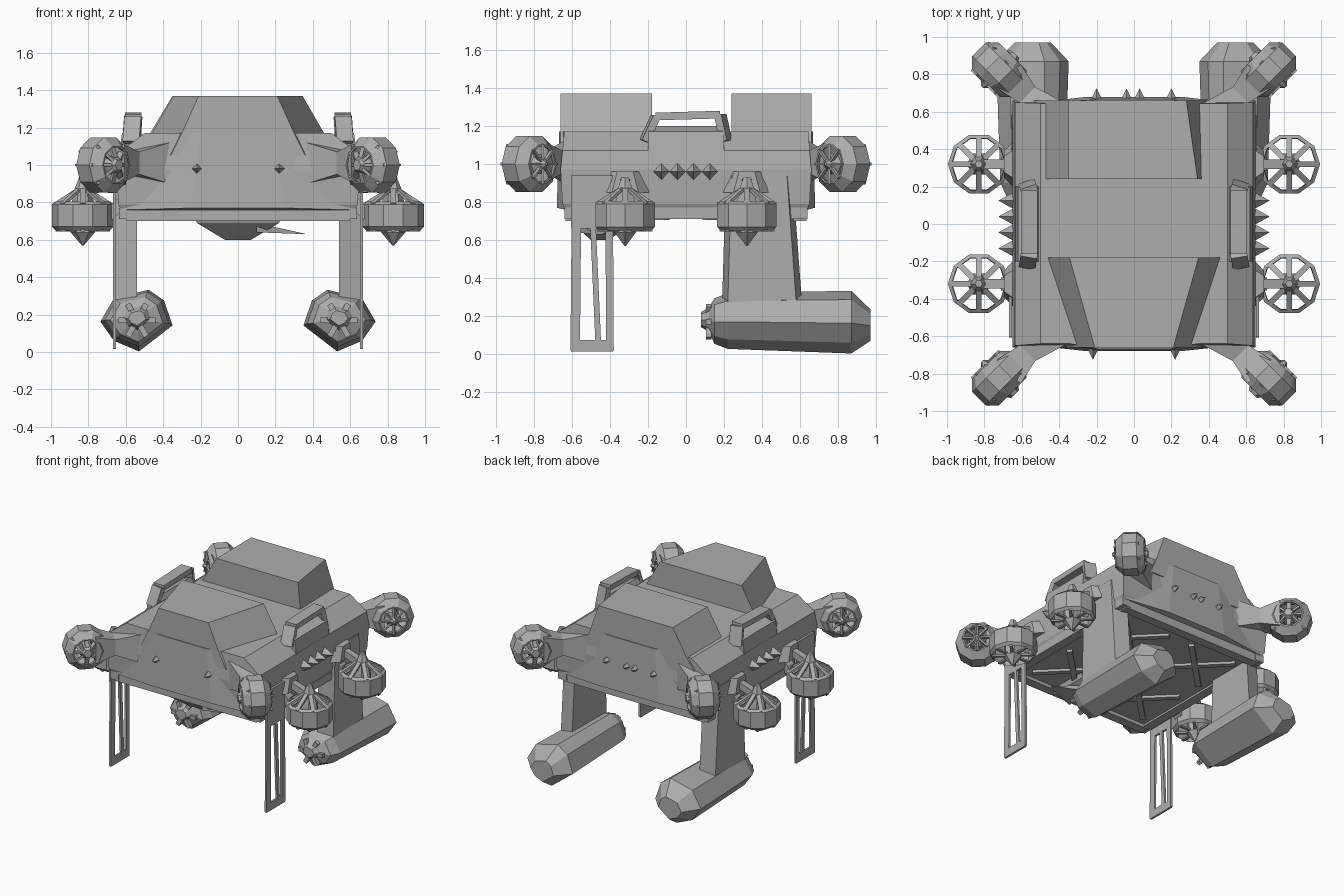
import bpy, bmesh
from math import pi, cos, sin
from mathutils import Vector, Matrix

cube = bpy.data.objects.get("Cube")
if cube:
    bpy.data.objects.remove(cube)

GREY = (0.42, 0.42, 0.42, 1)
mat = bpy.data.materials.new("matte grey")
mat.use_nodes = True
mat.diffuse_color = GREY
mat.node_tree.nodes["Principled BSDF"].inputs["Base Color"].default_value = GREY


def finish(name, bm):
    bmesh.ops.recalc_face_normals(bm, faces=bm.faces)
    mesh = bpy.data.meshes.new(name)
    bm.to_mesh(mesh)
    bm.free()
    mesh.materials.append(mat)
    obj = bpy.data.objects.new(name, mesh)
    bpy.context.collection.objects.link(obj)
    return obj


def add_loft(bm, rings, closed=False):
    """Skin equal-length rings; cap the ends, or join last to first."""
    loops = [[bm.verts.new(p) for p in ring] for ring in rings]
    pairs = list(zip(loops, loops[1:])) + ([(loops[-1], loops[0])] if closed else [])
    for a, b in pairs:
        for i in range(len(a)):
            j = (i + 1) % len(a)
            bm.faces.new((a[i], a[j], b[j], b[i]))
    if not closed:
        bm.faces.new(loops[0][::-1])
        bm.faces.new(loops[-1])


def circle(r, z, n=8, m=Matrix()):
    return [m @ Vector((r * cos(2 * pi * i / n), r * sin(2 * pi * i / n), z)) for i in range(n)]


def add_bar(bm, a, b, w, h):
    """Rectangular bar between two points."""
    a, b = Vector(a), Vector(b)
    d = (b - a).normalized()
    side = d.cross(Vector((0, 0, 1)))
    side = Vector((1, 0, 0)) if side.length < 0.01 else side.normalized()
    up = side.cross(d)
    corners = [side * w / 2 * s + up * h / 2 * t for s, t in ((-1, -1), (1, -1), (1, 1), (-1, 1))]
    add_loft(bm, [[a + c for c in corners], [b + c for c in corners]])


def box_ring(x, y0, y1, z):
    return [(-x, y0, z), (x, y0, z), (x, y1, z), (-x, y1, z)]


SIDES = (("left", 1), ("right", -1))
ENDS = (("front", -1), ("rear", 1))

# Hull: chamfered slab with sloping shoulders
bm = bmesh.new()
add_loft(bm, [box_ring(0.61, -0.62, 0.62, 0.725), box_ring(0.64, -0.65, 0.65, 0.79),
              box_ring(0.65, -0.66, 0.66, 0.97), box_ring(0.635, -0.65, 0.65, 1.07),
              box_ring(0.5, -0.64, 0.645, 1.17)])
finish("hull", bm)

# Raised housings, narrowing toward the ends of the deck
bm = bmesh.new()
add_loft(bm, [[(-w1, -0.18, z), (-w0, -0.66, z), (w0, -0.66, z), (w1, -0.18, z)]
              for w0, w1, z in ((0.36, 0.54, 1.05), (0.3, 0.46, 1.17), (0.21, 0.345, 1.37))])
finish("front_housing", bm)
bm = bmesh.new()
add_loft(bm, [[(-a, 0.24, z), (b, 0.24, z), (c, 0.66, z), (-a, 0.66, z)]
              for a, b, c, z in ((0.56, 0.4, 0.4, 1.05), (0.47, 0.36, 0.35, 1.17), (0.35, 0.34, 0.28, 1.37))])
finish("rear_housing", bm)

# Wedge panels on the end faces, with small spikes
for end, e, spikes in (("front", -1, (-0.22, 0.22)), ("rear", 1, (-0.2, -0.04, 0.03, 0.2))):
    bm = bmesh.new()
    add_loft(bm, [[(-0.34, e * 0.64, 1.17), (0.34, e * 0.64, 1.17), (0.62, e * 0.64, 0.76), (-0.62, e * 0.64, 0.76)],
                  [(-0.2, e * 0.667, 1.17), (0.2, e * 0.667, 1.17), (0.25, e * 0.68, 0.77), (-0.25, e * 0.68, 0.77)]])
    for x in spikes:
        bmesh.ops.create_cone(bm, cap_ends=True, segments=4, radius1=0.04, radius2=0, depth=0.08,
                              matrix=Matrix.Translation((x, e * 0.685, 0.98)) @ Matrix.Rotation(-e * pi / 2, 4, 'X'))
    finish(end + "_panel", bm)

# Bottom frame with cross braces
bm = bmesh.new()
for s in (-1, 1):
    add_bar(bm, (s * 0.6, -0.64, 0.74), (s * 0.6, 0.64, 0.74), 0.07, 0.06)
    add_bar(bm, (-0.6, s * 0.6, 0.73), (0.6, s * 0.6, 0.73), 0.07, 0.06)
for cx in (-0.3, 0.3):
    for cy in (-0.3, 0.3):
        for t in (-1, 1):
            add_bar(bm, (cx - 0.2, cy - t * 0.2, 0.72), (cx + 0.2, cy + t * 0.2, 0.72), 0.04, 0.03)
finish("bottom_frame", bm)

# Shallow sensor keel below the front
bm = bmesh.new()
add_loft(bm, [box_ring(0.24, -0.62, -0.28, 0.74), box_ring(0.22, -0.6, -0.3, 0.69),
              box_ring(0.07, -0.5, -0.4, 0.6)])
add_loft(bm, [[(0.1, -0.58, z), (0.37, -0.47, 0.63), (0.37, -0.44, 0.63), (0.1, -0.34, z)] for z in (0.64, 0.69)])
finish("sensor_keel", bm)


def thruster(name, m, profile, cone_z, hub):
    """Hollow duct with eight spokes and a pointed hub, along local z."""
    bm = bmesh.new()
    add_loft(bm, [circle(r, z, 10, m) for r, z in profile], closed=True)
    add_loft(bm, [circle(r, z, 6, m) for r, z in hub])
    for i in range(8):
        c, s = cos(i * pi / 4), sin(i * pi / 4)
        r0, z0 = profile[0]
        r1, z1 = profile[2]
        add_bar(bm, m @ Vector((0, 0, z0)), m @ Vector((r0 * c, r0 * s, z0)), 0.022, 0.012)
        add_bar(bm, m @ Vector((0.03 * c, 0.03 * s, cone_z)), m @ Vector((0.92 * r1 * c, 0.92 * r1 * s, z1)), 0.03, 0.015)
    return finish(name, bm)


DUCT = [(0.145, -0.08), (0.165, -0.06), (0.165, 0.06), (0.145, 0.075), (0.142, 0)]
BALL = [(0.105, -0.1), (0.155, -0.05), (0.155, 0.05), (0.105, 0.1), (0.095, 0.1), (0.135, 0.0), (0.095, -0.1)]
VERTICAL_HUB = [(0.005, -0.16), (0.065, -0.09), (0.065, 0.04), (0.045, 0.14), (0.02, 0.2)]
CORNER_HUB = [(0.01, -0.13), (0.06, -0.07), (0.06, 0.07), (0.03, 0.12)]

for side, s in SIDES:
    for end, e in ENDS:
        tag = end + "_" + side
        # Vertical thruster outside the hull
        c = Vector((s * 0.83, e * 0.32, 0.73))
        thruster(tag + "_vertical_thruster", Matrix.Translation(c), DUCT, 0.14, VERTICAL_HUB)

        # Its narrow arms and the faceted mount on the hull side
        bm = bmesh.new()
        add_bar(bm, c + Vector((0, 0, 0.12)), (s * 0.62, e * 0.32, 0.92), 0.05, 0.05)
        add_bar(bm, c + Vector((-s * 0.14, 0, 0)), (s * 0.62, e * 0.32, 0.8), 0.07, 0.06)
        add_loft(bm, [[(s * x, e * 0.32 + dy, z) for dy, z in ((-w, 0.85), (w, 0.85), (w * 0.6, 0.96), (-w * 0.6, 0.96))]
                      for x, w in ((0.64, 0.13), (0.695, 0.07))])
        finish(tag + "_vertical_bracket", bm)

        # Angled corner thruster
        c = Vector((s * 0.72, e * 0.825, 1.0))
        turn = Vector((-s, e, 0)).to_track_quat('Z', 'Y').to_matrix().to_4x4()
        thruster(tag + "_corner_thruster", Matrix.Translation(c) @ turn, BALL, 0.09, CORNER_HUB)

        # Tapered arm carrying it
        bm = bmesh.new()
        across = Vector((s, -e, 0)).normalized()
        rings = []
        for x, y, w, h in ((0.45, 0.56, 0.12, 0.11), (0.57, 0.69, 0.06, 0.06), (0.67, 0.79, 0.09, 0.1)):
            mid = Vector((s * x, e * y, 1.01))
            rings.append([mid + across * w * a + Vector((0, 0, h * b))
                          for a, b in ((-1, -1), (1, -1), (1, 1), (-1, 1))])
        add_loft(bm, rings)
        finish(tag + "_arm", bm)

    # Low carry handle leaning over the edge of the deck
    bm = bmesh.new()
    path = [(0.57, -0.22, 1.12), (0.56, -0.16, 1.25), (0.56, 0.18, 1.26), (0.57, 0.21, 1.12)]
    path = [(s * x, y, z) for x, y, z in path]
    for a, b in zip(path, path[1:]):
        add_bar(bm, a, b, 0.09, 0.04)
    add_loft(bm, [[(s * x, y, z) for x, z in ((0.48, 1.1), (0.64, 1.03), (0.62, 1.17), (0.53, 1.2))]
                  for y in (-0.2, 0.2)])
    finish(side + "_handle", bm)

    # Row of side teeth
    bm = bmesh.new()
    for i in range(4):
        bmesh.ops.create_cone(bm, cap_ends=True, segments=4, radius1=0.055, radius2=0, depth=0.1,
                              matrix=Matrix.Translation((s * 0.675, -0.13 + i * 0.085, 0.96)) @ Matrix.Rotation(s * pi / 2, 4, 'Y'))
    finish(side + "_teeth", bm)

    # Thin slotted front leg with a leaning middle bar
    bm = bmesh.new()
    x = s * 0.66
    for y0, y1, w in ((-0.583, -0.575, 0.05), (-0.46, -0.5, 0.03), (-0.4, -0.405, 0.04)):
        add_bar(bm, (x, y0, 0.02), (x, y1, 0.92), 0.016, w)
    for z, h in ((0.045, 0.06), (0.8, 0.28)):
        add_bar(bm, (x, -0.605, z), (x, -0.383, z), 0.016, h)
    finish(side + "_front_leg", bm)

    # Rear strut
    bm = bmesh.new()
    add_loft(bm, [[(s * a, b, z) for a, b in ((0.54, y0), (0.655, y0 + 0.03), (0.655, y1 - 0.03), (0.54, y1))]
                  for y0, y1, z in ((0.19, 0.61, 0.27), (0.21, 0.56, 0.95))])
    finish(side + "_rear_strut", bm)

    # Faceted pod under the strut, tapered at both ends
    section = [(-0.19, 0.0), (-0.12, 0.12), (0.06, 0.165), (0.14, 0.11), (0.185, -0.02), (0.01, -0.155), (-0.12, -0.1)]
    bm = bmesh.new()
    add_loft(bm, [[(s * (0.54 - u * k), y, z + v * k) for u, v in section]
                  for y, k, z in ((0.08, 0.25, 0.18), (0.12, 0.4, 0.18), (0.15, 0.75, 0.17),
                                  (0.22, 0.92, 0.17), (0.87, 1.03, 0.163), (0.97, 0.52, 0.15))])
    for i in range(6):
        c, d = cos(i * pi / 3), sin(i * pi / 3)
        add_bar(bm, (s * 0.54, 0.12, 0.17), (s * 0.54 + 0.1 * c, 0.12, 0.17 + 0.1 * d), 0.03, 0.03)
    finish(side + "_pod", bm)
